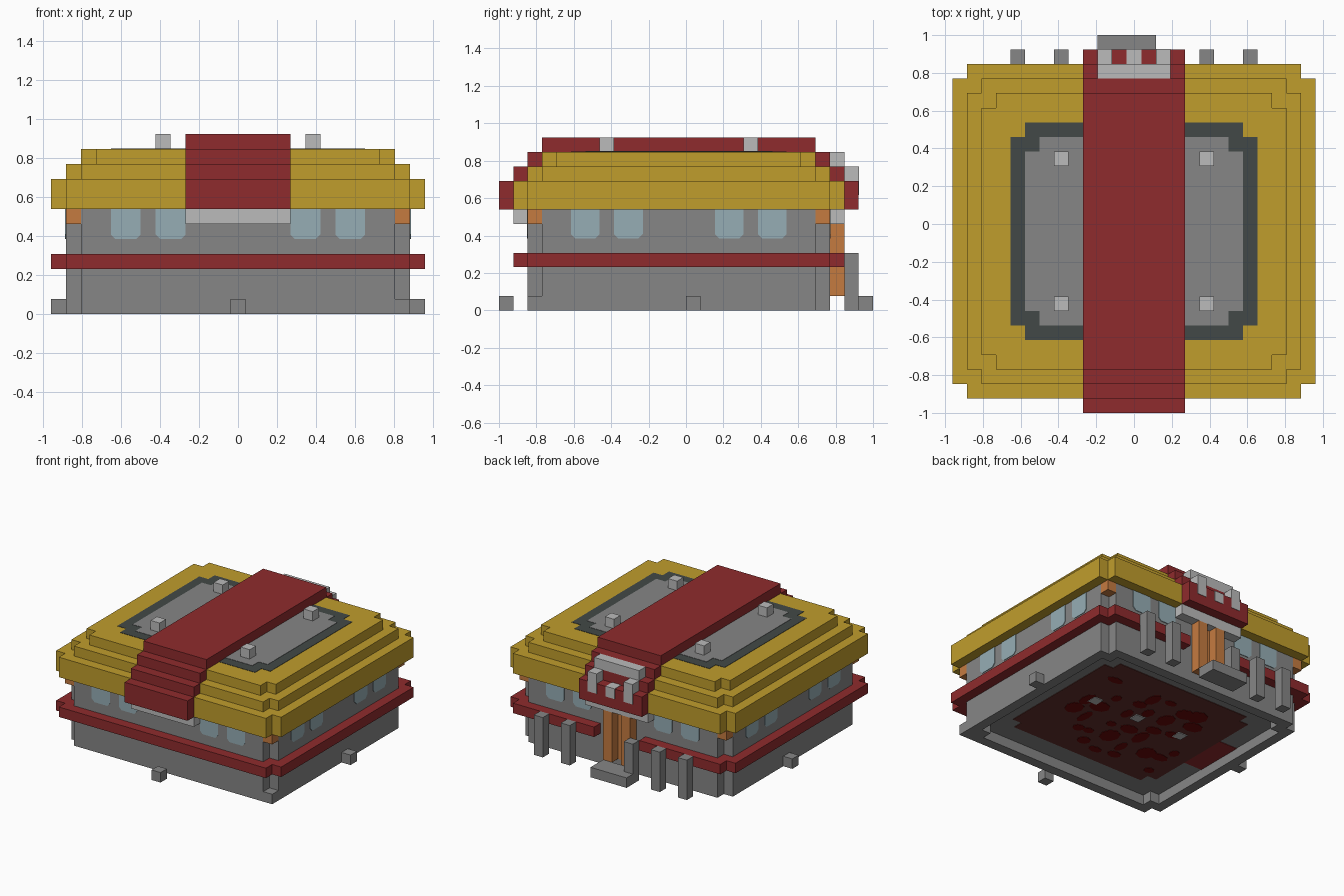
import bpy
import bmesh
import math
import random

U = 1 / 13          # block size
random.seed(4)

old = bpy.data.objects.get("Cube")
if old:
    bpy.data.objects.remove(old)


def linear(c):
    c /= 255
    return c / 12.92 if c <= 0.04045 else ((c + 0.055) / 1.055) ** 2.4


def material(name, r, g, b):
    m = bpy.data.materials.new(name)
    m.use_nodes = True
    col = (linear(r), linear(g), linear(b), 1)
    m.diffuse_color = col
    bsdf = m.node_tree.nodes["Principled BSDF"]
    bsdf.inputs["Base Color"].default_value = col
    bsdf.inputs["Roughness"].default_value = 0.9
    return m


YELLOW = material("roof yellow", 192, 157, 44)
RED = material("trim red", 143, 43, 45)
GREY = material("wall grey", 134, 134, 134)
LIGHT = material("light grey", 187, 187, 187)
ORANGE = material("wood orange", 197, 123, 64)
GLASS = material("window blue", 150, 174, 181)
SLATE = material("dark slate", 66, 73, 71)
BROWN = material("carpet brown", 98, 48, 44)
CRIMSON = material("carpet crimson", 104, 8, 8)


def finish(name, bm, mat):
    bmesh.ops.recalc_face_normals(bm, faces=bm.faces)
    me = bpy.data.meshes.new(name)
    bm.to_mesh(me)
    bm.free()
    me.materials.append(mat)
    ob = bpy.data.objects.new(name, me)
    bpy.context.collection.objects.link(ob)
    return ob


def prism(bm, pts, k0, k1):
    """Extrude an outline given in block units, centred on the model."""
    f = bm.faces.new([bm.verts.new(((i - 12.5) * U, (j - 13) * U, k0 * U)) for i, j in pts])
    new = bmesh.ops.extrude_face_region(bm, geom=[f])["geom"]
    for v in new:
        if isinstance(v, bmesh.types.BMVert):
            v.co.z = k1 * U


def boxes(name, mat, *blocks):
    """One object made of blocks (i0, i1, j0, j1, k0, k1)."""
    bm = bmesh.new()
    for a, b, c, d, k0, k1 in blocks:
        prism(bm, [(a, c), (b, c), (b, d), (a, d)], k0, k1)
    return finish(name, bm, mat)


def notched(name, mat, a, b, c, d, k0, k1):
    """Slab with one block missing from each corner."""
    bm = bmesh.new()
    A, B, C, D = a + 1, b - 1, c + 1, d - 1
    prism(bm, [(A, c), (B, c), (B, C), (b, C), (b, D), (B, D),
               (B, d), (A, d), (A, D), (a, D), (a, C), (A, C)], k0, k1)
    return finish(name, bm, mat)


# Walls, foundation rim and corner brackets
notched("walls", GREY, 1, 24, 2, 23, 1, 7)
boxes("foundation_rim", GREY,
      (2, 24, 2, 3, 0, 1), (2, 23, 22, 23, 0, 1),
      (1, 2, 3, 22, 0, 1), (23, 24, 3, 22, 0, 1),
      *[(i, i + 1, j, j + 1, 0, 1) for i in (2, 22) for j in (3, 21)])
boxes("corner_brackets", ORANGE,
      *[(i, i + 1, j, j + 1, 6, 7) for i in (1, 23) for j in (2, 22)])

# Red trim, open at the door
boxes("wall_trim", RED, (0, 25, 2, 23, 3, 4), (1, 24, 1, 2, 3, 4),
      (1, 10, 23, 24, 3, 4), (15, 24, 23, 24, 3, 4))

# Stepped roof and the red band over it
ROOF = [(0, 7, 9), (1, 9, 10), (2, 10, 11)]
band = [(9, 16, 3, 22, 11, 12)]
for s, k0, k1 in ROOF:
    notched(f"roof_step_{s + 1}", YELLOW, s, 25 - s, s + 1, 24 - s, k0, k1)
    band += [(9, 16, s, s + 1, k0, k1), (9, 16, 24 - s, 25 - s, k0, k1)]
boxes("roof_band", RED, *band)
boxes("band_lintels", LIGHT, (9, 16, 1, 2, 6, 7), (9, 16, 23, 24, 6, 7))

# Roof panel and vents
notched("roof_panel_border", SLATE, 4, 21, 5, 20, 10.98, 11.03)
notched("roof_panel", GREY, 5, 20, 6, 19, 11, 11.06)
boxes("roof_vents", LIGHT,
      *[(i, i + 1, j, j + 1, 11, 12) for i in (7, 17) for j in (7, 17)])

# Crest above the door
boxes("crest", LIGHT, (10, 15, 23, 24, 10, 11),
      (10, 11, 24, 25.04, 8, 10), (14, 15, 24, 25.04, 8, 10),
      (12, 13, 24, 25.04, 8, 9.04))


# Windows with chamfered lower corners on all four walls
def window(bm, axis, start, wall, out):
    w, r, t = 2, 0.3, 0.06
    prof = [(0, 7), (0, 5 + r), (r, 5), (w - r, 5), (w, 5 + r), (w, 7)]
    verts = []
    for p, k in prof:
        i, j = (start + p, wall + out * t) if axis == "x" else (wall + out * t, start + p)
        verts.append(bm.verts.new(((i - 12.5) * U, (j - 13) * U, k * U)))
    f = bm.faces.new(verts)
    new = bmesh.ops.extrude_face_region(bm, geom=[f])["geom"]
    shift = (0, -out * t * U, 0) if axis == "x" else (-out * t * U, 0, 0)
    bmesh.ops.translate(bm, vec=shift, verts=[v for v in new if isinstance(v, bmesh.types.BMVert)])


bm = bmesh.new()
for wall, out in ((2, -1), (23, 1)):
    for start in (4, 7, 16, 19):
        window(bm, "x", start, wall, out)
for wall, out in ((1, -1), (24, 1)):
    for start in (5, 8, 15, 18):
        window(bm, "y", start, wall, out)
finish("windows", bm, GLASS)

# Door, steps and back posts
boxes("door_frame", ORANGE, (11, 12, 23, 24, 1, 6), (13, 14, 23, 24, 1, 6),
      (12, 13, 23, 23.1, 1, 6))
boxes("door_steps", GREY, (10, 14, 25, 26, 0, 1), (11, 14, 24, 25, 0, 1),
      (10, 11, 24, 25, 0, 4))
boxes("back_posts", GREY, *[(i, i + 1, 24, 25, 0, 4) for i in (4, 7, 17, 20)])

# Small ground markers around the base
boxes("ground_markers", GREY, (12, 13, 0, 1, 0, 1),
      (0, 1, 13, 14, 0, 1), (24, 25, 13, 14, 0, 1))

# Carpet, rug and lamps under the floor
notched("carpet", BROWN, 4, 21, 5, 20, 0.95, 1.02)
boxes("side_rug", RED, (2, 4, 10, 15, 0.95, 1.02))
boxes("floor_lamps", LIGHT,
      *[(i, i + 1, 13, 14, 0.88, 1) for i in (7, 12, 17)])
bm = bmesh.new()
for i in range(6, 20, 2):
    for j in range(7, 19, 2):
        if random.random() < 0.8:
            cx, cy = i + random.uniform(-0.5, 0.5), j + random.uniform(-0.5, 0.5)
            rx, ry = random.uniform(0.4, 1.1), random.uniform(0.4, 1.1)
            prism(bm, [(cx + rx * math.cos(n * math.pi / 4), cy + ry * math.sin(n * math.pi / 4))
                       for n in range(8)], 0.91, 0.96)
finish("carpet_pattern", bm, CRIMSON)
